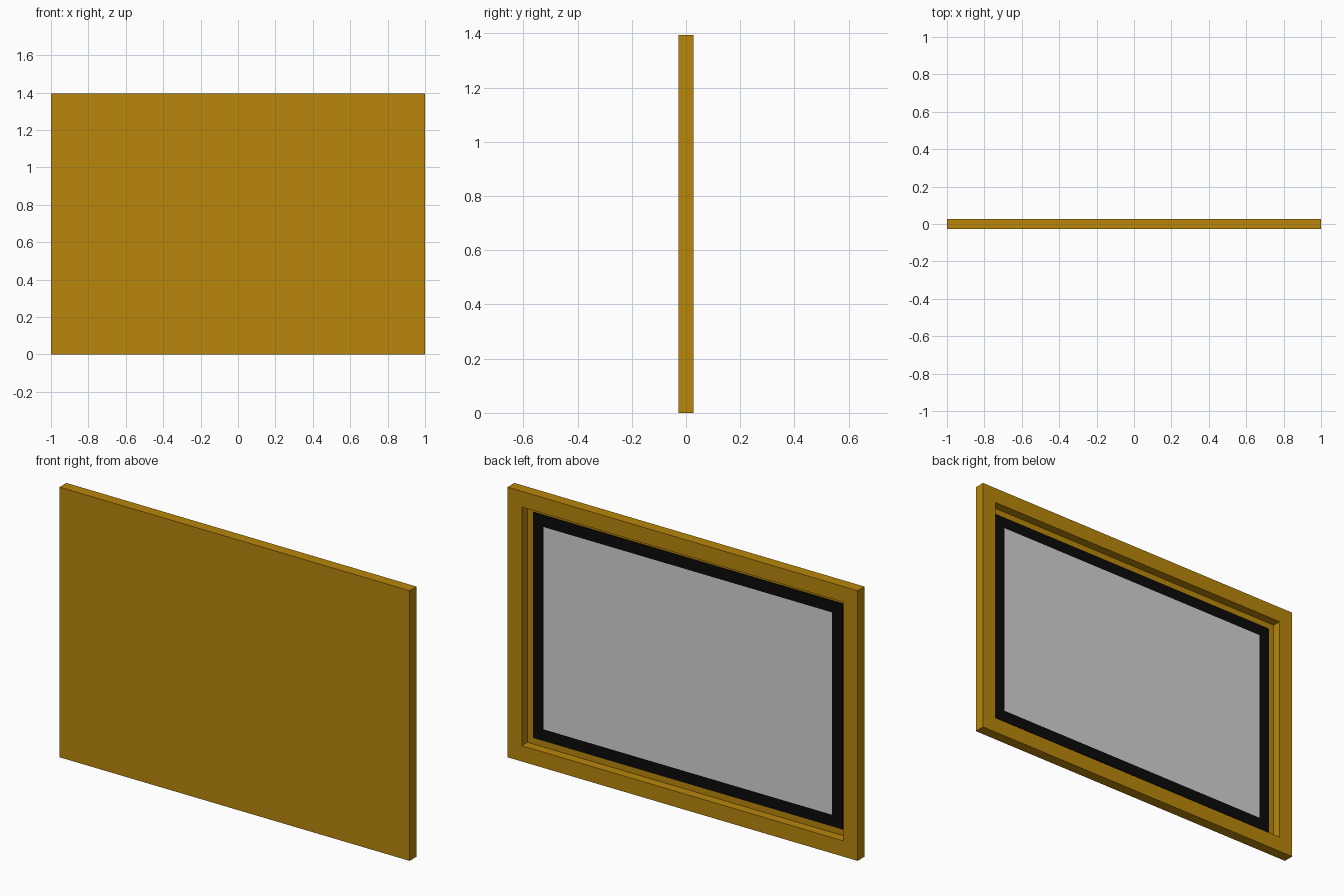
import bpy
import bmesh
from mathutils import Matrix, Vector

old = bpy.data.objects.get("Cube")
if old:
    bpy.data.objects.remove(old, do_unlink=True)

WIDTH, DEPTH, HEIGHT = 2.0, 0.056, 1.395
BORDER = 0.115      # width of the wooden border
RECESS = 0.042      # depth of the opening
MAT_WIDTH = 0.085   # width of the dark mat around the picture
PANEL = 0.004       # thickness of the panel in the opening


def material(name, color):
    mat = bpy.data.materials.new(name)
    mat.use_nodes = True
    mat.diffuse_color = color
    mat.node_tree.nodes["Principled BSDF"].inputs["Base Color"].default_value = color
    return mat


def box(bm, size, centre):
    """Add a box and return its +y face."""
    bmesh.ops.create_cube(bm, size=1, matrix=Matrix.Translation(centre) @ Matrix.Diagonal((*size, 1)))
    return max(bm.faces, key=lambda f: f.calc_center_median().y)


def finish(bm, name, mats):
    mesh = bpy.data.meshes.new(name)
    bm.to_mesh(mesh)
    bm.free()
    for mat in mats:
        mesh.materials.append(mat)
    obj = bpy.data.objects.new(name, mesh)
    bpy.context.collection.objects.link(obj)
    return obj


gold = material("gold", (0.479, 0.238, 0.0033, 1))
black = material("black", (0.003, 0.003, 0.003, 1))
grey = material("light_grey", (0.651, 0.651, 0.651, 1))

# Frame: solid slab with a rectangular recess sunk into the +y face
bm = bmesh.new()
face = box(bm, (WIDTH, DEPTH, HEIGHT), Vector((0, 0, HEIGHT / 2)))
bmesh.ops.inset_region(bm, faces=[face], thickness=BORDER)
walls = bmesh.ops.extrude_discrete_faces(bm, faces=[face])
floor = walls["faces"][0]
bmesh.ops.translate(bm, verts=floor.verts, vec=(0, -RECESS - PANEL, 0))
bmesh.ops.recalc_face_normals(bm, faces=bm.faces)
finish(bm, "frame", [gold])

# Mat panel filling the recess, with the blank picture as its inset face
bm = bmesh.new()
face = box(bm, (WIDTH - 2 * BORDER, PANEL, HEIGHT - 2 * BORDER),
           Vector((0, DEPTH / 2 - RECESS - PANEL / 2, HEIGHT / 2)))
bmesh.ops.inset_region(bm, faces=[face], thickness=MAT_WIDTH)
face.material_index = 1
finish(bm, "mat_and_picture", [black, grey])
